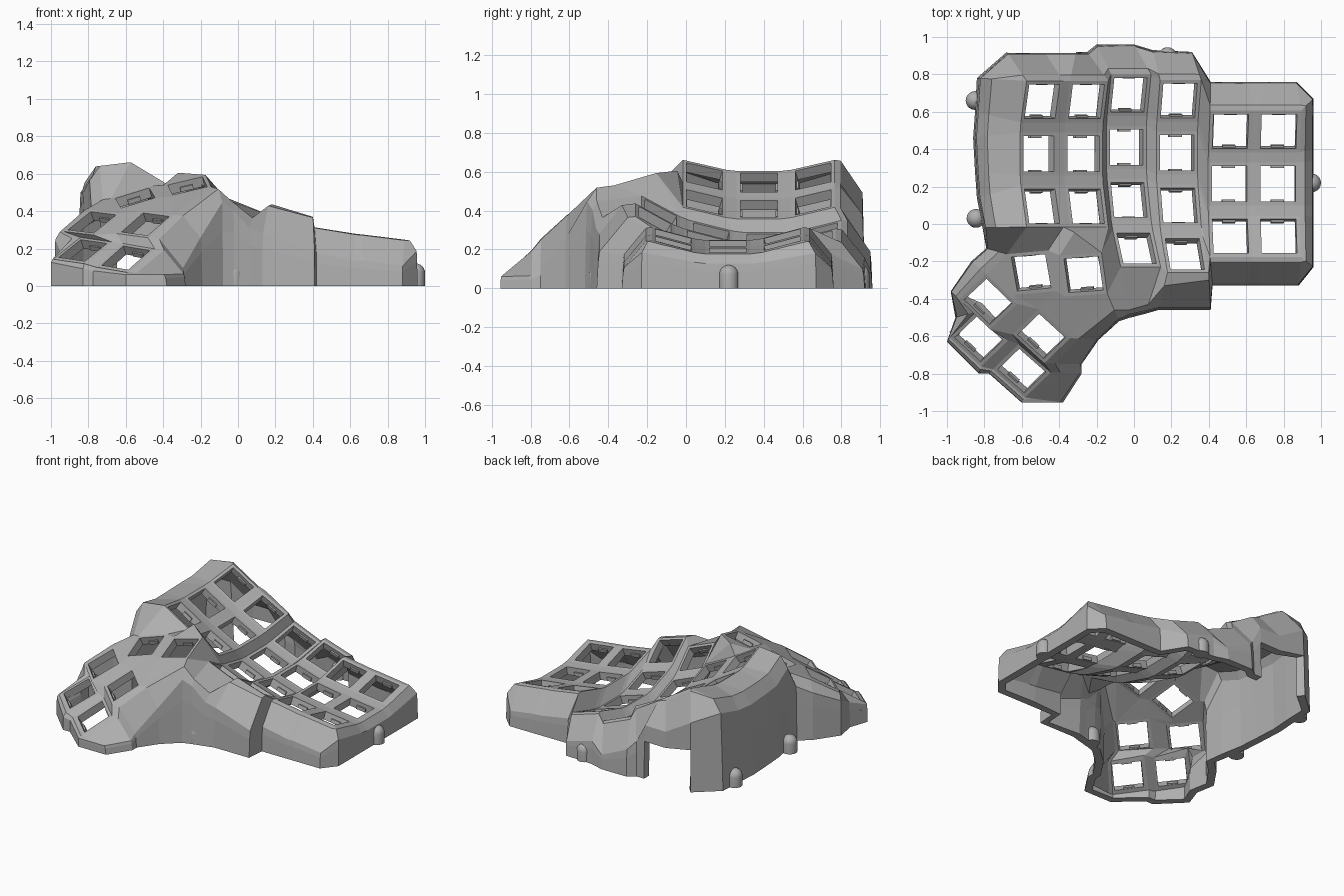
import bpy, bmesh
from math import radians, sin, cos
from mathutils import Matrix, Vector

if "Cube" in bpy.data.objects:
    bpy.data.objects.remove(bpy.data.objects["Cube"])

HALF, HOLE, THICK = 0.115, 0.095, 0.055
SILL = 0.3

grey = bpy.data.materials.new("plain grey")
grey.use_nodes = True
grey.diffuse_color = (0.43, 0.43, 0.43, 1)
grey.node_tree.nodes["Principled BSDF"].inputs["Base Color"].default_value = grey.diffuse_color


def add_object(name, bm):
    mesh = bpy.data.meshes.new(name)
    bm.to_mesh(mesh)
    bm.free()
    mesh.materials.append(grey)
    obj = bpy.data.objects.new(name, mesh)
    bpy.context.collection.objects.link(obj)
    return obj


# Finger keys: concave columns, each tilted sideways (x, y, z, tilt, rows)
columns = {
    "A": (-0.51, 0.375, 0.545, 31, 3),
    "B": (-0.27, 0.375, 0.41, 27, 3),
    "C": (-0.04, 0.41, 0.245, 22, 4),
    "D": (0.23, 0.38, 0.21, 17, 4),
    "E": (0.51, 0.215, 0.23, 9, 3),
    "F": (0.77, 0.215, 0.195, 7, 3),
}
RADIUS = 1.08
frames = {}
for name, (x, y, z, tilt, rows) in columns.items():
    for row in range(rows):
        a = radians(15 * (1 - row))
        arc = Matrix.Translation((0, RADIUS * sin(a), RADIUS * (1 - cos(a))))
        frames[name + str(row)] = (Matrix.Translation((x, y, z)) @ Matrix.Rotation(radians(tilt), 4, "Y")
                                   @ arc @ Matrix.Rotation(a, 4, "X"))

# Thumb keys: centre, yaw and surface normal
thumbs = [
    ((-0.27, -0.27, 0.535), 8, (-0.2, -0.3, 0.93)),
    ((-0.55, -0.26, 0.47), 10, (-0.25, -0.3, 0.9)),
    ((-0.78, -0.415, 0.34), -47, (-0.3, -0.42, 0.86)),
    ((-0.83, -0.615, 0.19), -46, (-0.27, -0.43, 0.86)),
    ((-0.495, -0.6, 0.33), -46, (-0.3, -0.45, 0.84)),
    ((-0.6, -0.785, 0.15), -46, (-0.28, -0.48, 0.83)),
]
for i, (centre, yaw, normal) in enumerate(thumbs):
    up = Vector(normal).normalized()
    side = Vector((cos(radians(yaw)), sin(radians(yaw)), 0))
    side = (side - up * side.dot(up)).normalized()
    turn = Matrix((side, up.cross(side), up)).transposed().to_4x4()
    frames["T" + str(i)] = Matrix.Translation(centre) @ turn

# Key frames, each a flat ring around a square hole
bm = bmesh.new()
corner = {}
SIGNS = {"TL": (-1, 1), "TR": (1, 1), "BR": (1, -1), "BL": (-1, -1)}


def face(verts):
    unique = list(dict.fromkeys(verts))
    if len(unique) > 2 and not bm.faces.get(unique):
        bm.faces.new(unique)


def web(names):
    face([corner[n] for n in names.split()])


for key, frame in frames.items():
    inner = []
    for tag, (sx, sy) in SIGNS.items():
        corner[key + tag] = bm.verts.new(frame @ Vector((sx * HALF, sy * HALF, 0)))
        inner.append(bm.verts.new(frame @ Vector((sx * HOLE, sy * HOLE, 0))))
    outer = [corner[key + tag] for tag in SIGNS]
    for i in range(4):
        j = (i + 1) % 4
        face([outer[i], outer[j], inner[j], inner[i]])

# Webs between rows and between columns


def join_rows(a, b):
    web(f"{a}BL {a}BR {b}TR {b}TL")


def join_sides(a, b):
    web(f"{a}TR {b}TL {b}BL {a}BR")


def join_corners(a, b, c, d):
    web(f"{a}BR {b}BL {d}TL {c}TR")


for name, spec in columns.items():
    for row in range(spec[4] - 1):
        join_rows(f"{name}{row}", f"{name}{row + 1}")
for left, right in zip("ABCDE", "BCDEF"):
    shared = min(columns[left][4], columns[right][4])
    for row in range(shared):
        join_sides(f"{left}{row}", f"{right}{row}")
        if row:
            join_corners(f"{left}{row - 1}", f"{right}{row - 1}", f"{left}{row}", f"{right}{row}")

# Thumb webs, with a small peak where the thumb group meets the columns
corner["peak"] = bm.verts.new((-0.32, -0.045, 0.605))
join_sides("T1", "T0")
join_sides("T2", "T4")
join_sides("T3", "T5")
join_rows("T2", "T3")
join_rows("T4", "T5")
join_corners("T2", "T4", "T3", "T5")
for names in ("T2TL T2TR T1BL T1TL", "T2TR T4TL T1BL", "T1BL T4TL T1BR", "T1BR T4TL T4TR",
              "T1BR T4TR T0BL", "T4TR T0BR T0BL", "A2BL A2BR T1TR T1TL", "A2BR peak T0TL T1TR",
              "A2BR B2BL peak", "B2BL B2BR peak", "B2BR T0TR peak", "peak T0TR T0TL",
              "B2BR C2BL C3TL T0TR", "T0TR C3TL C3BL T0BR", "D2BR E2BL D3TR", "D3TR E2BL D3BR"):
    web(names)

# Side walls: a frame corner, its outline point and where the rim breaks
outline = [
    ("A0BL", -0.85, 0.6, 0.7), ("A0TL", -0.84, 0.78, 0.7), ("A0TL", -0.68, 0.92, 0.2),
    ("A0TR", -0.48, 0.92, 0.2), ("B0TL", -0.31, 0.92, 0.2), ("B0TR", -0.25, 0.92, 0.2),
    ("C0TL", -0.2, 0.96, 0.2), ("C0TR", 0, 0.96, 0.2), ("D0TL", 0.1, 0.93, 0.2),
    ("D0TR", 0.31, 0.92, 0.2), ("E0TL", 0.41, 0.76, 0.2), ("E0TR", 0.62, 0.76, 0.2),
    ("F0TL", 0.7, 0.76, 0.2), ("F0TR", 0.87, 0.76, 0.2), ("F0TR", 0.96, 0.67, 0.4),
    ("F0BR", 0.96, 0.4, 0.4), ("F1TR", 0.96, 0.34, 0.4), ("F1BR", 0.96, 0.1, 0.4),
    ("F2TR", 0.96, 0.04, 0.4), ("F2BR", 0.96, -0.23, 0.4), ("F2BR", 0.88, -0.33, 0.2),
    ("F2BL", 0.67, -0.33, 0.2), ("E2BR", 0.61, -0.33, 0.2), ("E2BL", 0.42, -0.33, 0.2),
    ("D3BR", 0.41, -0.46, 0.2), ("D3BL", 0.13, -0.46, 0.35), ("C3BR", 0.06, -0.48, 0.8),
    ("C3BL", -0.02, -0.5, 0.85), ("T0BR", -0.08, -0.52, 0.6), ("T4TR", -0.19, -0.62, 0.3),
    ("T4BR", -0.28, -0.75, 0.3), ("T5TR", -0.28, -0.8, 0.3), ("T5BR", -0.38, -0.955, 0.2),
    ("T5BR", -0.6, -0.955, 0.4), ("T5BL", -0.775, -0.8, 0.4), ("T3BR", -0.83, -0.8, 0.4),
    ("T3BL", -1, -0.63, 0.4), ("T3TL", -0.955, -0.5, 0.4), ("T2BL", -0.98, -0.36, 0.4),
    ("T2TL", -0.87, -0.2, 0.4), ("T1TL", -0.79, -0.13, 0.4), ("A2BL", -0.81, -0.02, 0.7),
    ("A2TL", -0.84, 0.14, 0.7), ("A1BL", -0.85, 0.28, 0.7), ("A1TL", -0.86, 0.46, 0.7),
]
strips = []
for name, x, y, bend in outline:
    top = corner[name]
    end = Vector((x, y, top.co.z))
    reach = (end - top.co).length
    rim = top.co.lerp(end, bend)
    shoulder = top.co.lerp(end, 0.93)
    rim.z -= 0.12 * bend * reach
    shoulder.z = max(rim.z - 1.1 * (1 - bend) * reach, 0.06)
    sill = shoulder.lerp(end, 0.5)
    sill.z = min(SILL, shoulder.z * 0.7)
    strips.append([top] + [bm.verts.new(p) for p in (rim, shoulder, sill, (x, y, 0))])
for i, strip in enumerate(strips):
    following = strips[(i + 1) % len(strips)]
    # the back wall is open below the sill for the sockets
    open_below = outline[i][1] < -0.4 and outline[i][2] > 0.9
    for k in range(3 if open_below else 4):
        face([strip[k], following[k], following[k + 1], strip[k + 1]])

bmesh.ops.recalc_face_normals(bm, faces=bm.faces)
if sum(f.normal.z * f.calc_area() for f in bm.faces) < 0:
    bmesh.ops.reverse_faces(bm, faces=bm.faces)
shell = add_object("case_shell", bm)
solid = shell.modifiers.new("wall thickness", "SOLIDIFY")
solid.thickness = THICK
solid.offset = -1
bpy.context.view_layer.objects.active = shell
shell.select_set(True)
bpy.ops.object.modifier_apply(modifier=solid.name)
for v in shell.data.vertices:
    v.co.z = max(v.co.z, 0)

# Small clip tabs inside every key hole
bm = bmesh.new()
for frame in frames.values():
    for sign in (-1, 1):
        place = Matrix.Translation((0, sign * HOLE, -0.04)) @ Matrix.Diagonal((0.07, 0.02, 0.025, 1))
        bmesh.ops.create_cube(bm, size=1, matrix=frame @ place)
add_object("switch_clips", bm)

# Domed screw posts along the foot of the walls
for i, (x, y) in enumerate([(-0.85, 0.66), (-0.845, 0.03), (0.95, 0.22), (0.18, 0.895), (-0.02, -0.45)]):
    bm = bmesh.new()
    bmesh.ops.create_uvsphere(bm, u_segments=20, v_segments=12, radius=0.05)
    for v in bm.verts:
        if v.co.z < -0.001:
            flat = Vector((v.co.x, v.co.y, 0))
            v.co = flat.normalized() * 0.05 if flat.length > 0.001 else flat
            v.co.z = -0.07
        v.co += Vector((x, y, 0.07))
    post = add_object(f"screw_post_{i + 1}", bm)
    bpy.ops.object.select_all(action="DESELECT")
    post.select_set(True)
    bpy.context.view_layer.objects.active = post
    bpy.ops.object.shade_smooth_by_angle()
